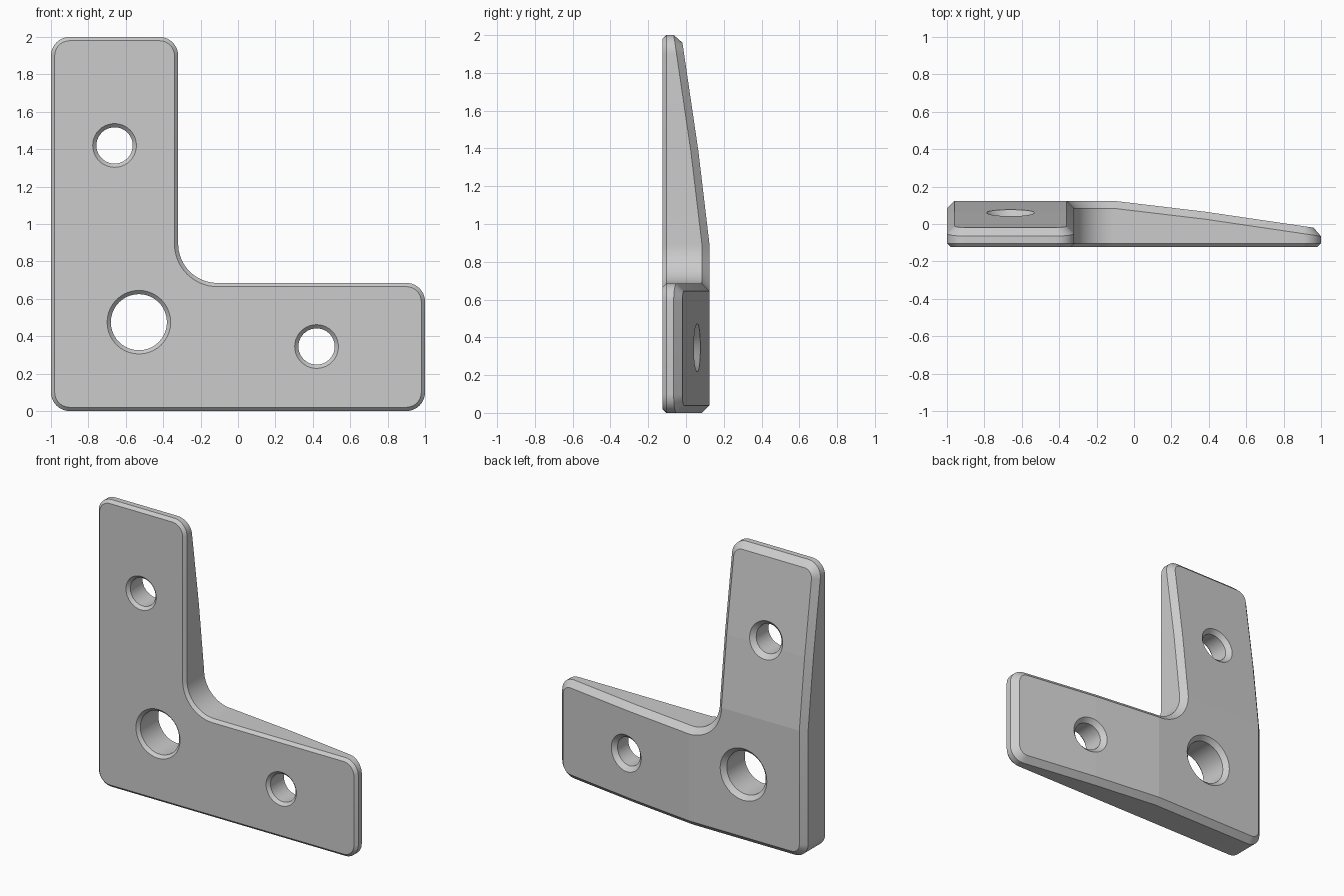
import bpy, bmesh, math

if "Cube" in bpy.data.objects:
    bpy.data.objects.remove(bpy.data.objects["Cube"])

FRONT, BACK = -0.124, 0.124
X0, Z0 = -0.11, 0.895          # where each arm begins to thin
X1, Z1 = X0 + 0.49, Z0 + 0.49  # where the taper steepens


def back_y(x, z):
    """Depth of the back face: flat at the elbow, then two taper slopes."""
    t = max(x - X0, z - Z0, 0)
    return BACK - 0.119 * min(t, 0.49) - 0.147 * max(t - 0.49, 0)


def arc(cx, cz, r, a0, a1, n=10):
    pts = []
    for i in range(n + 1):
        a = math.radians(a0 + (a1 - a0) * i / n)
        pts.append((cx + r * math.cos(a), cz + r * math.sin(a)))
    return pts


def outline(d):
    """Rounded L profile, inset by d, with points at the taper lines."""
    r, zt, xr = 0.1 - d, 0.685 - d, -0.32 - d
    pts = arc(-0.9, 0.1, r, 180, 270)
    pts += [(X0, d), (X1, d)]
    pts += arc(0.9, 0.1, r, 270, 360)
    pts += arc(0.9, 0.585, r, 0, 90)
    pts += [(X1, zt)]
    pts += arc(X0, Z0, 0.21 + d, 270, 180, 16)
    pts += [(xr, Z1)]
    pts += arc(-0.42, 1.9, r, 0, 90)
    pts += arc(-0.9, 1.9, r, 90, 180)
    pts += [(-1 + d, Z1), (-1 + d, Z0)]
    return pts


def finish(bm, name):
    bmesh.ops.recalc_face_normals(bm, faces=bm.faces[:])
    me = bpy.data.meshes.new(name)
    bm.to_mesh(me)
    bm.free()
    ob = bpy.data.objects.new(name, me)
    bpy.context.collection.objects.link(ob)
    return ob


def bridge(bm, rings):
    for a, b in zip(rings, rings[1:]):
        n = len(a)
        for i in range(n):
            bm.faces.new((a[i], a[(i + 1) % n], b[(i + 1) % n], b[i]))


# Bracket body: front bevel, wall, back bevel
bm = bmesh.new()
sections = [(0.02, lambda x, z: FRONT),
            (0.0, lambda x, z: FRONT + 0.02),
            (0.0, lambda x, z: back_y(x, z) - 0.04),
            (0.04, back_y)]
rings = [[bm.verts.new((x, f(x, z), z)) for x, z in outline(d)] for d, f in sections]
bridge(bm, rings)
bm.faces.new(rings[0])

# Back face, split along the taper lines into flat panels
back = bm.faces.new(rings[-1])


def find(x=None, z=None):
    return [v for v in rings[-1]
            if (x is None or abs(v.co.x - x) < 1e-4) and (z is None or abs(v.co.z - z) < 1e-4)]


cuts = [find(x=X0), find(x=X1), find(z=Z0), find(z=Z1)]
for pair in cuts:
    bmesh.ops.connect_verts(bm, verts=pair)
body = finish(bm, "corner_bracket")

# Screw holes, countersunk on both sides
holes = [(-0.66, 1.42, 0.097), (0.42, 0.345, 0.097), (-0.53, 0.475, 0.15)]
for k, (hx, hz, r) in enumerate(holes):
    bm = bmesh.new()
    rings = []
    steps = [(0.04, -0.02, False), (0.0, 0.02, False), (0.0, -0.03, True), (0.06, 0.03, True)]
    for grow, dy, on_back in steps:
        ring = []
        for x, z in arc(hx, hz, r + grow, 0, 360, 40)[:-1]:
            y = (back_y(x, z) if on_back else FRONT) + dy
            ring.append(bm.verts.new((x, y, z)))
        rings.append(ring)
    bridge(bm, rings)
    for ring in (rings[0], rings[-1]):
        c = bm.verts.new((hx, sum(v.co.y for v in ring) / len(ring), hz))
        for i in range(len(ring)):
            bm.faces.new((ring[i], ring[(i + 1) % len(ring)], c))
    cutter = finish(bm, f"hole_cutter_{k + 1}")
    cutter.hide_render = True
    mod = body.modifiers.new(f"hole_{k + 1}", 'BOOLEAN')
    mod.operation = 'DIFFERENCE'
    mod.solver = 'EXACT'
    mod.object = cutter

# Apply the holes and remove the cutters
bpy.context.view_layer.objects.active = body
body.select_set(True)
for mod in list(body.modifiers):
    cutter = mod.object
    bpy.ops.object.modifier_apply(modifier=mod.name)
    bpy.data.objects.remove(cutter)

# Single grey material, smooth curves with sharp bevel edges
grey = bpy.data.materials.new("plain_grey")
grey.diffuse_color = (0.6, 0.6, 0.6, 1)
grey.use_nodes = True
grey.node_tree.nodes["Principled BSDF"].inputs["Base Color"].default_value = grey.diffuse_color
body.data.materials.clear()
body.data.materials.append(grey)
for p in body.data.polygons:
    p.material_index = 0
bpy.ops.object.shade_smooth_by_angle(angle=math.radians(25))
# Flat panels keep flat shading
for p in body.data.polygons:
    if p.area > 0.15:
        p.use_smooth = False
